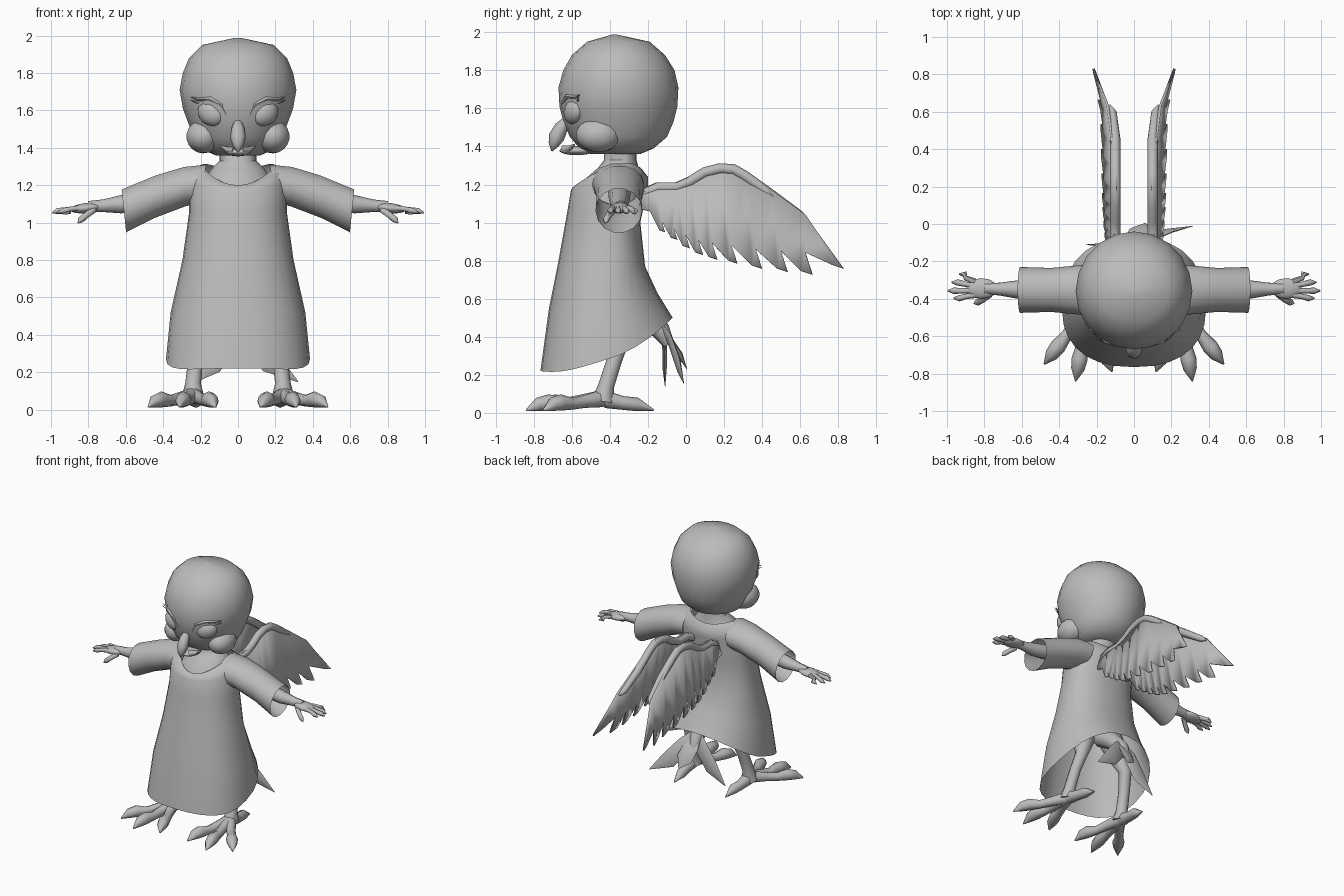
import bpy, bmesh, math
from mathutils import Vector, Matrix

if "Cube" in bpy.data.objects:
    bpy.data.objects.remove(bpy.data.objects["Cube"])

grey = bpy.data.materials.new("plain_grey")
grey.diffuse_color = (0.5, 0.5, 0.5, 1)
grey.use_nodes = True
grey.node_tree.nodes["Principled BSDF"].inputs["Base Color"].default_value = grey.diffuse_color


def finish(name, bm, mirror=False, angle=40):
    bmesh.ops.recalc_face_normals(bm, faces=bm.faces)
    me = bpy.data.meshes.new(name)
    bm.to_mesh(me)
    bm.free()
    me.materials.append(grey)
    ob = bpy.data.objects.new(name, me)
    bpy.context.collection.objects.link(ob)
    bpy.ops.object.select_all(action='DESELECT')
    ob.select_set(True)
    bpy.context.view_layer.objects.active = ob
    bpy.ops.object.shade_smooth_by_angle(angle=math.radians(angle))
    if mirror:
        ob.modifiers.new("mirror", 'MIRROR').use_mirror_merge = False
    return ob


def loft(name, rings, caps=True, mirror=False, angle=40):
    bm = bmesh.new()
    vs = [[bm.verts.new(p) for p in r] for r in rings]
    n = len(vs[0])
    for a, b in zip(vs, vs[1:]):
        for i in range(n):
            j = (i + 1) % n
            bm.faces.new((a[i], a[j], b[j], b[i]))
    if caps:
        bm.faces.new(vs[0])
        bm.faces.new(vs[-1])
    return finish(name, bm, mirror, angle)


def tube(name, path, n=8, flat=1.0, ref=None, mirror=True):
    """path: (x, y, z, radius) stations"""
    pts = [Vector(p[:3]) for p in path]
    span = pts[-1] - pts[0]
    ref = Vector(ref) if ref else Vector((0, 0, 1) if abs(span.z) < 0.7 * span.length else (0, 1, 0))
    rings = []
    for i, p in enumerate(pts):
        d = (pts[min(i + 1, len(pts) - 1)] - pts[max(i - 1, 0)]).normalized()
        u = d.cross(ref).normalized()
        v = d.cross(u)
        r = path[i][3]
        rings.append([p + u * r * math.cos(t) + v * r * flat * math.sin(t)
                      for t in (2 * math.pi * k / n for k in range(n))])
    return loft(name, rings, mirror=mirror, angle=60)


def ellipsoid(name, centre, radii, tilt=0, turn=0, mirror=True):
    bm = bmesh.new()
    m = (Matrix.Translation(centre) @ Matrix.Rotation(turn, 4, 'Z') @ Matrix.Rotation(tilt, 4, 'Y')
         @ Matrix.Diagonal((*radii, 1)))
    bmesh.ops.create_uvsphere(bm, u_segments=14, v_segments=9, radius=1, matrix=m)
    return finish(name, bm, mirror, 60)


def ring(w, yf, yb, yc, zf, zs=None, zb=None, n=20, power=1.0):
    """Horizontal ring; its height runs through front, side and back values"""
    zs = zf if zs is None else zs
    zb = zf if zb is None else zb
    out = []
    for k in range(n):
        t = 2 * math.pi * k / n
        c, s = math.cos(t), math.sin(t)
        sx, sy = (math.copysign(abs(q) ** power, q) for q in (c, s))
        u = (s + 1) / 2
        z = zf * (2 * u - 1) * (u - 1) + zs * 4 * u * (1 - u) + zb * u * (2 * u - 1)
        out.append((w * sx, yc + sy * ((yb - yc) if s > 0 else (yc - yf)), z))
    return out


# Head: half width, front, back, height
head = [(.12, -.50, -.24, 1.36), (.19, -.56, -.17, 1.39), (.235, -.61, -.10, 1.45),
        (.265, -.645, -.065, 1.53), (.295, -.665, -.045, 1.61), (.312, -.67, -.04, 1.71),
        (.295, -.645, -.06, 1.80), (.262, -.60, -.11, 1.88), (.19, -.52, -.19, 1.95),
        (.02, -.39, -.36, 1.987)]
loft("head", [ring(w, f, b, -.36, z) for w, f, b, z in head])
ellipsoid("cheek", (.185, -.46, 1.46), (.093, .12, .09))
loft("neck", [ring(.215, -.57, -.23, -.37, 1.13), ring(.19, -.54, -.24, -.36, 1.22),
              ring(.14, -.46, -.25, -.35, 1.29), ring(.10, -.43, -.26, -.34, 1.33),
              ring(.10, -.43, -.26, -.34, 1.42)])

# Face
ellipsoid("eye", (.143, -.588, 1.583), (.08, .05, .064), tilt=-.45, turn=.42)
tube("eyelid", [(.06, -.64, 1.57, .006), (.09, -.645, 1.63, .012), (.15, -.625, 1.662, .013),
                (.21, -.575, 1.66, .01), (.245, -.56, 1.67, .002)], n=6)
for z in (1.635, 1.652):
    tube("eyelash", [(.20, -.57, z, .008), (.255, -.565, z + .02, .001)], n=4)
tube("upper_beak", [(0, -.61, 1.555, .018), (0, -.655, 1.50, .036), (0, -.68, 1.45, .042),
                    (0, -.695, 1.41, .028), (0, -.705, 1.375, .003)], mirror=False)
tube("mouth_corner", [(.02, -.64, 1.385, .022), (.055, -.615, 1.39, .017), (.095, -.585, 1.41, .004)], n=6)
ellipsoid("lower_beak", (0, -.575, 1.378), (.07, .09, .024), mirror=False)

# Robe, open at the hem and neckline
loft("robe", [ring(.385, -.765, -.07, -.45, .22, .27, .50, 28, .85),
              ring(.36, -.72, -.15, -.43, .55, .52, .63, 28, .88),
              ring(.297, -.67, -.215, -.41, .80, .80, .77, 28, .9),
              ring(.262, -.625, -.24, -.39, 1.05, 1.05, 1.0, 28, .9),
              ring(.262, -.605, -.20, -.37, 1.17, 1.22, 1.19, 28, .9),
              ring(.24, -.595, -.20, -.36, 1.185, 1.29, 1.24, 28, .95),
              ring(.19, -.565, -.235, -.35, 1.20, 1.308, 1.285, 28)], caps=False, angle=60)

# Sleeves: x at top and bottom, z top and bottom, y front and back
sleeve = []
for xt, xb, zt, zb, yf, yb in [(.17, .20, 1.312, 1.10, -.50, -.22), (.29, .28, 1.30, 1.085, -.485, -.22),
                               (.44, .45, 1.255, 1.02, -.47, -.235), (.622, .598, 1.18, .945, -.475, -.23)]:
    row = []
    for k in range(14):
        c, s = math.cos(2 * math.pi * k / 14), math.sin(2 * math.pi * k / 14)
        row.append(((xt + xb) / 2 + s * (xt - xb) / 2, (yf + yb) / 2 + c * (yb - yf) / 2,
                    (zt + zb) / 2 + s * (zt - zb) / 2))
    sleeve.append(row)
loft("sleeve", sleeve, caps=False, mirror=True, angle=60)

# Arms and hands
tube("arm", [(.25, -.35, 1.17, .06), (.50, -.35, 1.12, .055), (.63, -.35, 1.097, .048),
             (.72, -.348, 1.09, .034), (.80, -.345, 1.085, .03)])
ellipsoid("palm", (.815, -.345, 1.077), (.085, .056, .027), tilt=.1)
for y, x, z in [(-.268, .935, 1.05), (-.312, .975, 1.052), (-.357, .995, 1.055), (-.397, .965, 1.055)]:
    y0 = -.345 + (y + .335) * .55
    tube("finger", [(.85, y0, 1.077, .017), (.90, (y + y0) / 2, 1.072, .014),
                    (x - .03, y, z + .008, .017), (x, y, z - .004, .004)], n=6)
tube("thumb", [(.77, -.375, 1.07, .018), (.81, -.405, 1.04, .017), (.84, -.42, 1.015, .018),
               (.855, -.425, .998, .004)], n=6)

# Bird legs and toes
tube("leg", [(.13, -.42, .68, .09), (.16, -.36, .52, .075), (.20, -.335, .40, .046),
             (.225, -.375, .28, .04), (.24, -.42, .14, .042), (.24, -.435, .06, .062)], ref=(0, 1, 0))
ax, ay = .24, -.44
for tx, ty in [(.48, -.75), (.312, -.84), (.118, -.79)]:
    def at(t, z, r):
        return (ax + (tx - ax) * t, ay + (ty - ay) * t, z, r)
    tube("toe", [at(0, .075, .045), at(.3, .06, .034), at(.5, .048, .031), at(.7, .055, .043),
                 at(.84, .045, .036), at(1, .014, .004)])
tube("back_toe", [(.24, -.42, .07, .045), (.235, -.33, .052, .036), (.225, -.26, .045, .036),
                  (.22, -.17, .015, .004)])

# Tail
tube("tail_root", [(0, -.36, .62, .07), (0, -.24, .54, .065), (0, -.13, .43, .05), (0, -.09, .36, .03)],
     ref=(1, 0, 0), mirror=False)
for tx, ty, tz in [(.32, -.01, .15), (-.26, -.11, .135), (.06, .005, .23)]:
    tube("tail_feather", [(0, -.14, .47, .03), (tx * .2, -.08 + ty * .3, .38, .06),
                          (tx * .55, -.03 + ty * .75, .6 * tz + .16, .06),
                          (tx, ty, tz, .003)], flat=.2, ref=(0, 1, 0), mirror=False)

# Wings: a notched sheet with a rounded leading edge
def wing_point(y, z):
    return (.10 + .13 * (1.30 - z) + .2 * max(0, y - .6), y, z)

top = [(-.24, 1.17), (-.15, 1.21), (-.05, 1.21), (.02, 1.24), (.10, 1.29), (.18, 1.31),
       (.25, 1.305), (.31, 1.27), (.45, 1.17), (.63, 1.04)]
tips = [(.83, .757), (.665, .725), (.535, .74), (.40, .757), (.27, .785), (.165, .805),
        (.09, .83), (.02, .865), (-.045, .91), (-.11, .95)]
outline = top + [(.69, .95)]
for i, (y, z) in enumerate(tips):
    k = 1 - .06 * i
    if i:
        outline.append((y - .04 * k, z + .125 * k))
    outline += [(y, z), (y - .065 * k, z + .022 * k)]
outline += [(-.19, 1.06), (-.24, 1.07)]
bm = bmesh.new()
face = bm.faces.new([bm.verts.new(wing_point(y, z)) for y, z in outline])
bmesh.ops.triangulate(bm, faces=[face])
wing = finish("wing_feathers", bm, True, 30)
thick = wing.modifiers.new("thickness", 'SOLIDIFY')
thick.thickness, thick.offset = .014, 0
edge = [(.10, y, z - .026, .028) for y, z in top[:-1]] + [(.115, .60, 1.04, .022), (.13, .635, 1.02, .006)]
tube("wing_leading_edge", edge, ref=(1, 0, 0))
